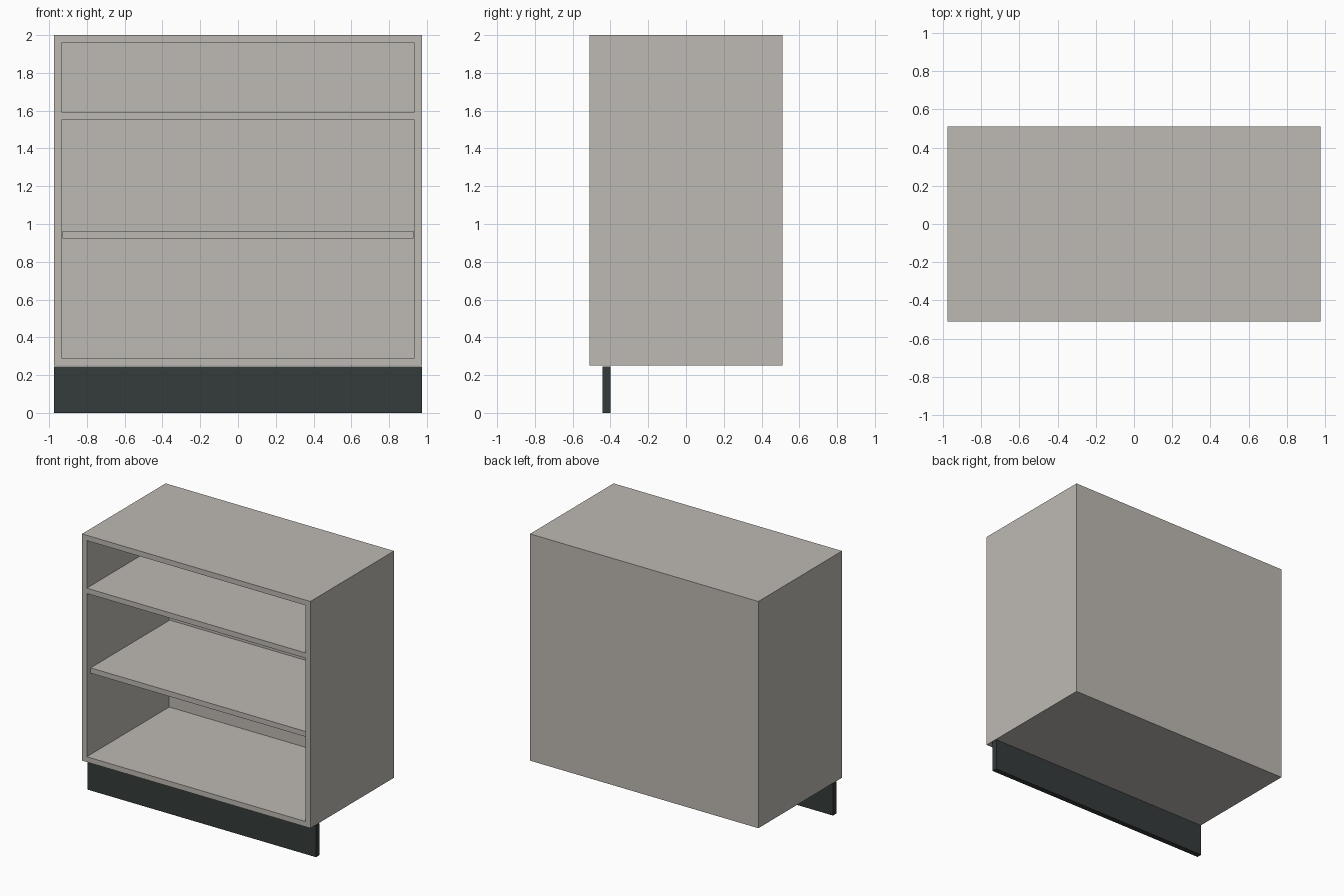
import bpy

cube = bpy.data.objects.get("Cube")
if cube:
    bpy.data.objects.remove(cube, do_unlink=True)


def make_material(name, rgb):
    mat = bpy.data.materials.new(name)
    mat.use_nodes = True
    color = (*rgb, 1.0)
    mat.diffuse_color = color
    mat.node_tree.nodes["Principled BSDF"].inputs["Base Color"].default_value = color
    return mat


def panel(name, mat, x, y, z):
    """Box filling the given (low, high) span on each axis."""
    bpy.ops.mesh.primitive_cube_add(size=1)
    obj = bpy.context.object
    obj.name = name
    spans = (x, y, z)
    for v in obj.data.vertices:
        v.co = [(lo + hi) / 2 + c * (hi - lo) for c, (lo, hi) in zip(v.co, spans)]
    obj.data.materials.append(mat)
    return obj


board = make_material("warm grey board", (0.515, 0.489, 0.456))
dark = make_material("dark plinth grey", (0.036, 0.044, 0.043))

# Overall sizes
half_w, half_d, height = 0.975, 0.51, 2.0
thick = 0.041
base = 0.25
inner = half_w - thick
under_top = height - thick
back_y = half_d - 0.015
depth = (-half_d, half_d)

# Carcass
panel("top_panel", board, (-half_w, half_w), depth, (under_top, height))
panel("left_side", board, (inner, half_w), depth, (base, under_top))
panel("right_side", board, (-half_w, -inner), depth, (base, under_top))
panel("bottom_panel", board, (-inner, inner), depth, (base, base + thick))
panel("back_panel", board, (-inner, inner), (back_y, half_d), (base + thick, under_top))

# Fixed upper shelf, and a loose middle shelf set back with side clearance
panel("upper_shelf", board, (-inner, inner), (-half_d, back_y), (1.551, 1.592))
gap = 0.005
panel("middle_shelf", board, (-inner + gap, inner - gap), (-half_d + 0.04, back_y),
      (0.922, 0.963))

# Recessed plinth board
panel("plinth", dark, (-half_w, half_w), (-0.441, -0.4), (0, 0.246))
